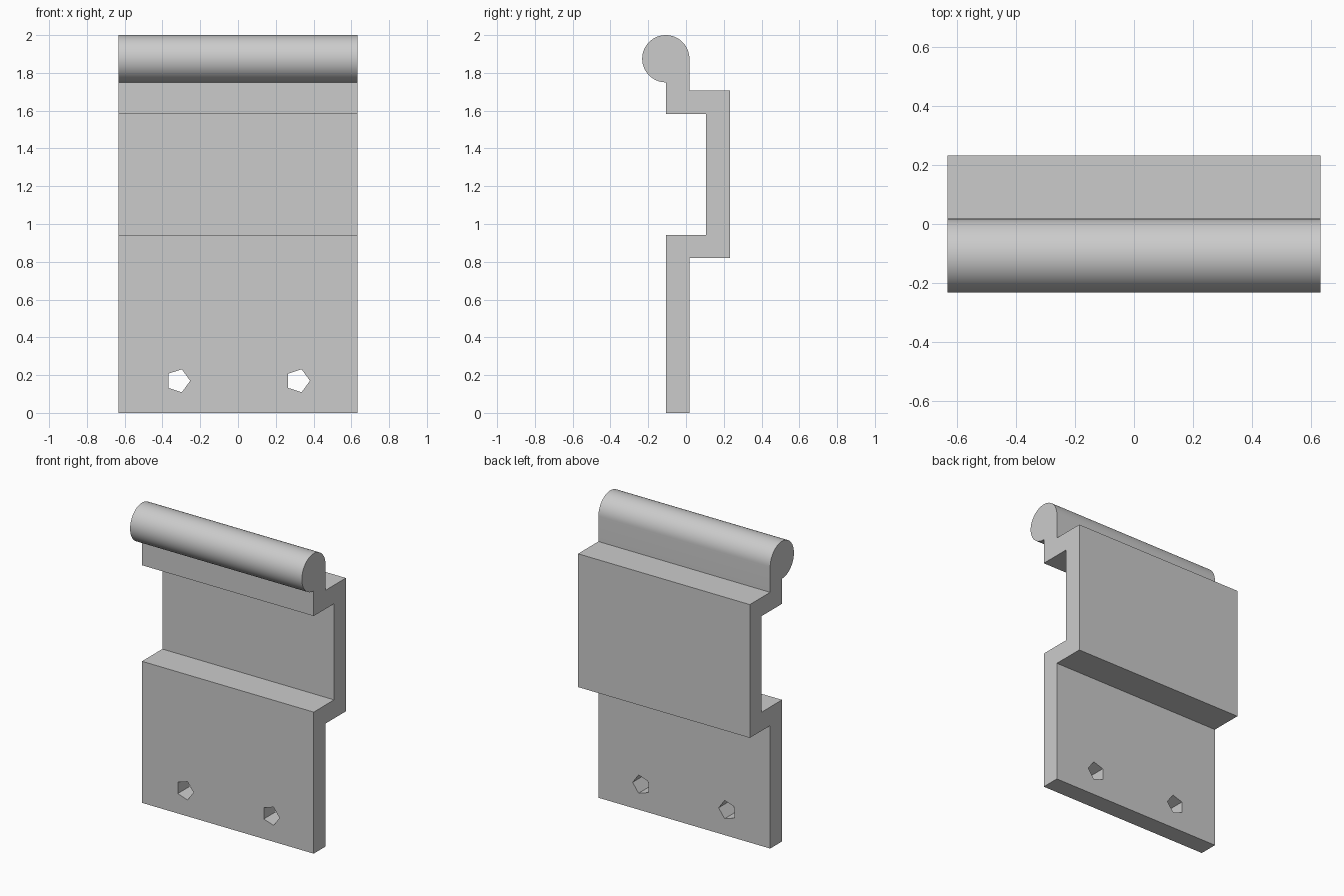
import bpy, bmesh, math

cube = bpy.data.objects.get("Cube")
if cube:
    bpy.data.objects.remove(cube, do_unlink=True)

HALF_WIDTH = 0.633
T = 0.125                      # sheet thickness and bead radius
FRONT, BACK = -0.107, 0.018    # faces of the main plate
STEP_FRONT, STEP_BACK = 0.107, 0.232
BEAD_Z = 2 - T

grey = bpy.data.materials.new("plain grey")
grey.use_nodes = True
colour = (0.6, 0.6, 0.6, 1)
grey.diffuse_color = colour
grey.node_tree.nodes["Principled BSDF"].inputs["Base Color"].default_value = colour


def extrude(name, points, offset):
    """Extrude a closed outline along offset into a solid."""
    bm = bmesh.new()
    face = bm.faces.new([bm.verts.new(p) for p in points])
    result = bmesh.ops.extrude_face_region(bm, geom=[face])
    moved = [v for v in result["geom"] if isinstance(v, bmesh.types.BMVert)]
    bmesh.ops.translate(bm, verts=moved, vec=offset)
    bmesh.ops.recalc_face_normals(bm, faces=bm.faces)
    mesh = bpy.data.meshes.new(name)
    bm.to_mesh(mesh)
    bm.free()
    mesh.materials.append(grey)
    obj = bpy.data.objects.new(name, mesh)
    bpy.context.collection.objects.link(obj)
    return obj


# Stepped plate with a round bead along the top, as one (y, z) outline
outline = [(BACK, 0), (FRONT, 0), (FRONT, 0.943), (STEP_FRONT, 0.943),
           (STEP_FRONT, 1.583), (FRONT, 1.583)]
SEGMENTS = 48
for i in range(SEGMENTS + 1):
    a = -math.pi / 2 - i / SEGMENTS * 1.5 * math.pi
    outline.append((FRONT + T * math.cos(a), BEAD_Z + T * math.sin(a)))
outline += [(BACK, 1.707), (STEP_BACK, 1.707), (STEP_BACK, 0.819), (BACK, 0.819)]
plate = extrude("stepped_plate", [(-HALF_WIDTH, y, z) for y, z in outline],
                (2 * HALF_WIDTH, 0, 0))

# Two five-sided screw holes through the lower plate
for side, x in (("right", -0.317), ("left", 0.317)):
    angles = [i * math.tau / 5 for i in range(5)]
    cutter = extrude(side + "_hole_cutter",
                     [(x + 0.064 * math.cos(a), -0.3, 0.17 + 0.064 * math.sin(a))
                      for a in angles], (0, 0.6, 0))
    cutter.hide_render = True
    cut = plate.modifiers.new(side + " hole", 'BOOLEAN')
    cut.operation = 'DIFFERENCE'
    cut.solver = 'EXACT'
    cut.object = cutter
    bpy.context.view_layer.objects.active = plate
    bpy.ops.object.modifier_apply(modifier=cut.name)
    bpy.data.objects.remove(cutter, do_unlink=True)

# Smooth bead, crisp corners
plate.data.shade_smooth()
plate.data.set_sharp_from_angle(angle=math.radians(30))
